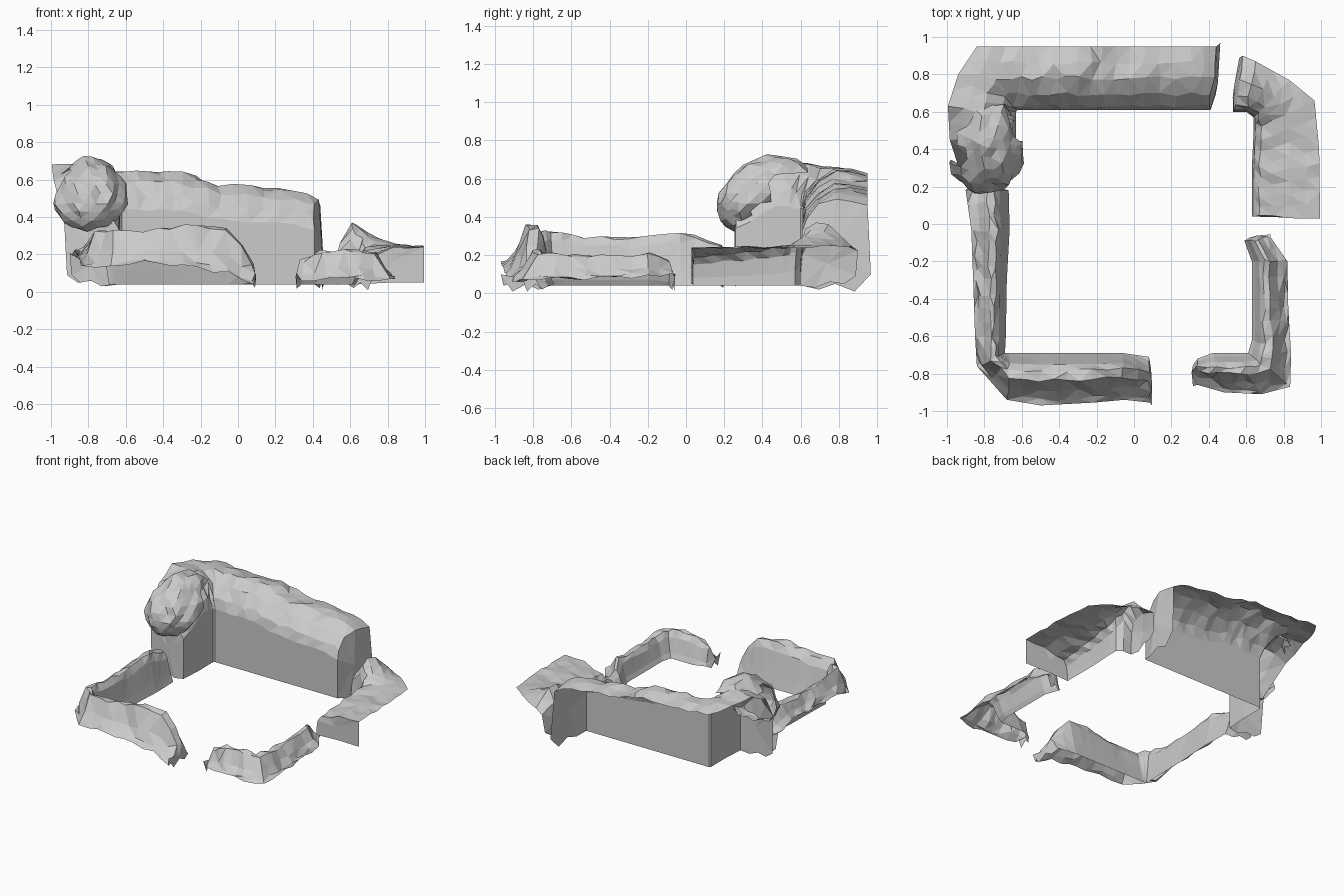
import bpy, bmesh, random
from mathutils import Vector, noise

if "Cube" in bpy.data.objects:
    bpy.data.objects.remove(bpy.data.objects["Cube"])

random.seed(4)
FLOOR = 0.04

# Cross-sections: (share of width from inner wall to outer rim, share of height)
TALL = [(0, .35), (0, .66), (.07, .78), (.25, .9), (.5, .98), (.75, 1.0)]
LOW = [(.08, .35), (.22, .82), (.34, .97), (.52, 1.0), (.74, .84), (.9, .62)]
FLAT = [(0, .4), (.03, .75), (.12, .93), (.3, 1.0), (.55, 1.0), (.8, 1.0)]
# Lower edges of the end faces: (share of width, height)
JAGGED = [(1.05, .1), (.8, .01), (.5, .05), (.25, .02)]
INSET = [(.95, .09), (.75, .05), (.5, .06), (.25, .03)]
PLAIN = [(1.0, .05), (.5, .05)]


def resample(stations, step):
    """Insert evenly spaced stations between the given ones."""
    out = []
    for a, b in zip(stations, stations[1:]):
        a, b = Vector(a), Vector(b)
        gap = max(abs(a[i] - b[i]) for i in range(4))
        n = max(1, round(gap / step))
        out += [a.lerp(b, i / n) for i in range(n)]
    return out + [Vector(stations[-1])]


def finish(bm, name):
    bmesh.ops.triangulate(bm, faces=bm.faces[:], quad_method='SHORT_EDGE')
    bmesh.ops.recalc_face_normals(bm, faces=bm.faces[:])
    me = bpy.data.meshes.new(name)
    bm.to_mesh(me)
    bm.free()
    ob = bpy.data.objects.new(name, me)
    bpy.context.collection.objects.link(ob)
    return ob


def ledge(name, stations, profile, rough=.012, push=(.03, .03), foot=(JAGGED, JAGGED)):
    """Flat inner wall with a rocky cap draped outward, open behind.
    Station: inner x, y, outer x, y, crest height, rim height."""
    bm = bmesh.new()
    rows = []
    for ix, iy, ox, oy, h, rim in resample(stations, .075):
        a, b = Vector((ix, iy, 0)), Vector((ox, oy, 0))
        row = [bm.verts.new((ix, iy, FLOOR))]
        for k, (t, z) in enumerate(profile):
            height = z * h
            if t > .5:
                w = (t - .5) / .5
                height = max(height * (1 - w) + rim * w, rim)
            p = a.lerp(b, t) + Vector((0, 0, height))
            if k > 1:
                p += Vector([random.uniform(-rough, rough) for _ in range(3)])
            elif k == 1:
                p.z += random.uniform(-rough, rough)
            row.append(bm.verts.new(p))
        row.append(bm.verts.new((ox, oy, rim + random.uniform(-rough, rough))))
        rows.append(row)
    for r, s in zip(rows, rows[1:]):
        for i in range(len(r) - 1):
            bm.faces.new((r[i], r[i + 1], s[i + 1], s[i]))
    # rough closing face at each end
    for row, nxt, p, f in ((rows[0], rows[1], push[0], foot[0]),
                           (rows[-1], rows[-2], push[1], foot[1])):
        d = (row[0].co + row[-1].co - nxt[0].co - nxt[-1].co) / 2
        d.z = 0
        d.normalize()
        ring = list(row)
        for t, z in f:
            q = row[0].co.lerp(row[-1].co, t) + d * p
            ring.append(bm.verts.new((q.x, q.y, z)))
        hub = bm.verts.new(sum((v.co for v in ring), Vector()) / len(ring) + d * p)
        for i in range(len(ring)):
            bm.faces.new((ring[i], ring[(i + 1) % len(ring)], hub))
    return finish(bm, name)


# Tall back wall, turning the back left corner
ledge("back_cliff", [
    (.41, .61, .44, .95, .51, .47), (.3, .61, .3, .95, .55, .52),
    (-.1, .61, -.1, .95, .585, .56), (-.3, .61, -.3, .95, .645, .61),
    (-.62, .61, -.84, .95, .66, .62), (-.63, .6, -.94, .8, .67, .65),
    (-.63, .54, -.995, .63, .69, .68), (-.63, .42, -.985, .45, .67, .6),
    (-.64, .26, -.93, .28, .5, .38)], TALL, push=(.02, .01), foot=(JAGGED, INSET))

# Boulder swelling at the end of the tall wall, leaning back to its peak
bm = bmesh.new()
bmesh.ops.create_icosphere(bm, subdivisions=3, radius=1)
for v in bm.verts:
    n = v.co.normalized()
    k = 1 + .16 * noise.noise(n * 2.2) + random.uniform(-.025, .025)
    wide = 1 - .15 * n.z
    v.co = Vector((-.79 + .195 * n.x * k * wide, .38 + .2 * n.y * k + .08 * n.z,
                   .525 + .195 * n.z * k))
    if v.co.y > .47:     # trail off into the wall behind
        v.co.y += (v.co.y - .47) * .6
# keep only the exposed front and crown, open towards the outside
bmesh.ops.delete(bm, context='VERTS', geom=[
    v for v in bm.verts if (v.co.y > .38 and v.co.z < .44)
    or (v.co.y > .36 and v.co.z < .62 and v.co.x < -.8)
    or (v.co.y > .5 and v.co.z < .62)])
finish(bm, "corner_boulder")

# Low shelf at the back right
ledge("right_shelf", [
    (.53, .6, .58, .9, .28, .22), (.6, .6, .65, .87, .37, .25),
    (.64, .57, .83, .77, .3, .25), (.64, .5, .965, .66, .26, .245),
    (.63, .3, .99, .4, .23, .24), (.63, .04, .995, .03, .2, .24)],
    FLAT, rough=.008, push=(.015, 0), foot=(INSET, PLAIN))

# Front left ridge
ledge("front_left_ridge", [
    (-.67, .18, -.9, .18, .26, .2), (-.665, -.03, -.87, -.03, .32, .22),
    (-.68, -.3, -.86, -.3, .29, .2), (-.685, -.6, -.85, -.6, .31, .2),
    (-.69, -.69, -.84, -.76, .33, .13), (-.66, -.69, -.68, -.94, .33, .15),
    (-.5, -.69, -.5, -.97, .33, .16), (-.22, -.69, -.22, -.955, .37, .13),
    (-.06, -.69, -.05, -.94, .34, .1), (.08, -.71, .085, -.955, .16, .04)],
    LOW, push=(.015, .01), foot=(INSET, JAGGED))

# Front right ridge
ledge("front_right_ridge", [
    (.59, -.09, .73, -.07, .17, .1), (.63, -.2, .82, -.2, .21, .09),
    (.63, -.45, .825, -.45, .2, .085), (.63, -.62, .84, -.7, .21, .07),
    (.61, -.69, .835, -.87, .21, .065), (.55, -.69, .68, -.91, .23, .07),
    (.42, -.69, .48, -.9, .22, .07), (.34, -.72, .34, -.86, .17, .05)], LOW, push=(.015, .025))
